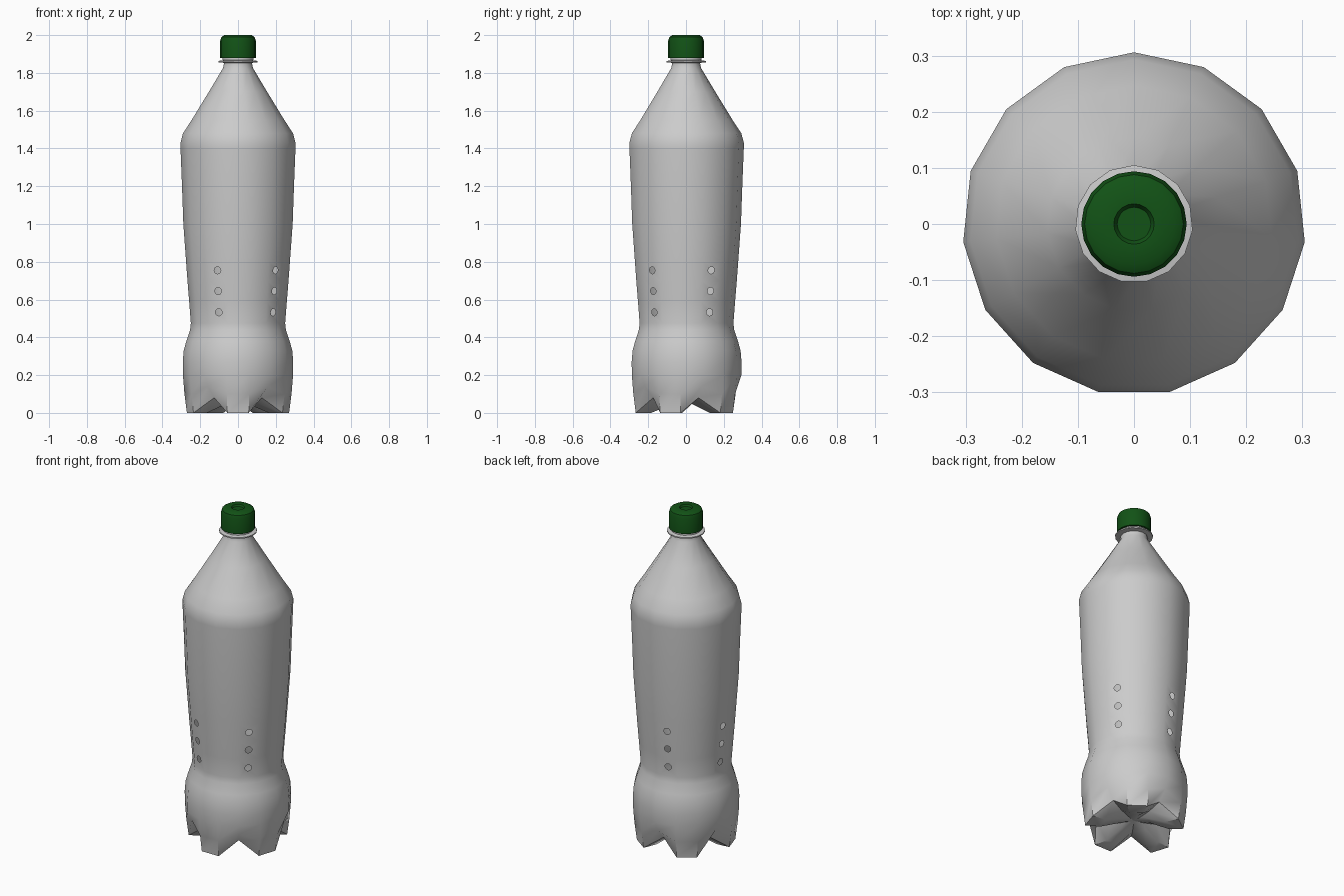
import bpy, bmesh, math
from mathutils import Vector

if "Cube" in bpy.data.objects:
    bpy.data.objects.remove(bpy.data.objects["Cube"])


def material(name, rgb):
    m = bpy.data.materials.new(name)
    m.diffuse_color = (*rgb, 1)
    m.use_nodes = True
    m.node_tree.nodes["Principled BSDF"].inputs["Base Color"].default_value = m.diffuse_color
    return m


GREY = material("clear grey plastic", (0.6, 0.6, 0.6))
GREEN = material("dark green plastic", (0.006, 0.085, 0.008))
N = 15


def finish(bm, name, mat, angle=35):
    bmesh.ops.recalc_face_normals(bm, faces=bm.faces)
    me = bpy.data.meshes.new(name)
    bm.to_mesh(me)
    bm.free()
    ob = bpy.data.objects.new(name, me)
    bpy.context.collection.objects.link(ob)
    me.materials.append(mat)
    bpy.ops.object.select_all(action='DESELECT')
    ob.select_set(True)
    bpy.context.view_layer.objects.active = ob
    bpy.ops.object.shade_smooth_by_angle(angle=math.radians(angle))
    return ob


def point(r, z, k, n=N):
    a = math.radians(90) + 2 * math.pi * k / n
    return Vector((r * math.cos(a), r * math.sin(a), z))


def lathe(name, profile, mat, n=N, closed=False):
    bm = bmesh.new()
    rings = []
    for r, z in profile:
        if r == 0:
            rings.append([bm.verts.new((0, 0, z))] * n)
        else:
            rings.append([bm.verts.new(point(r, z, k, n)) for k in range(n)])
    pairs = list(zip(rings, rings[1:]))
    if closed:
        pairs.append((rings[-1], rings[0]))
    for a, b in pairs:
        for k in range(n):
            j = (k + 1) % n
            bm.faces.new(list(dict.fromkeys((a[k], a[j], b[j], b[k]))))
    return finish(bm, name, mat)


def holed_quad(bm, quad, radius=0.019, n=16):
    """Fill a quad, leaving a round hole in the middle."""
    c = sum((v.co for v in quad), Vector()) / 4
    u = (quad[1].co - quad[0].co).normalized()
    w = (quad[3].co - quad[0].co)
    w = (w - u * w.dot(u)).normalized()
    ring = []
    for i in range(n):
        a = math.radians(225) + 2 * math.pi * i / n
        ring.append(bm.verts.new(c + radius * (u * math.cos(a) + w * math.sin(a))))
    q = n // 4
    for s in range(4):
        arc = [ring[(s * q + i) % n] for i in range(q + 1)]
        bm.faces.new([quad[s], quad[(s + 1) % 4]] + arc[::-1])


# Bottle body: five-footed base, waist with drain holes, shoulder and neck
# base rows: foot radius, foot height, valley radius, valley height
base = [(0.09, 0.04, 0.055, 0.055), (0.19, 0.0, 0.13, 0.06),
        (0.272, 0.0, 0.215, 0.08), (0.285, 0.10, 0.268, 0.14)]
wall = [(0.293, 0.20), (0.294, 0.27), (0.289, 0.33), (0.275, 0.38),
        (0.255, 0.44), (0.251, 0.475), (0.260, 0.59), (0.269, 0.70),
        (0.277, 0.81), (0.291, 1.0), (0.298, 1.2), (0.306, 1.40),
        (0.306, 1.43), (0.293, 1.48), (0.247, 1.55), (0.155, 1.70),
        (0.080, 1.825), (0.075, 1.85), (0.075, 1.95)]
bm = bmesh.new()
rings = []
for fr, fz, vr, vz in base:
    rings.append([bm.verts.new(point(vr, vz, k) if k % 3 == 0 else point(fr, fz, k))
                  for k in range(N)])
for r, z in wall:
    rings.append([bm.verts.new(point(r, z, k)) for k in range(N)])
centre = bm.verts.new((0, 0, 0.055))
first_hole = len(base) + 5
for i, (a, b) in enumerate(zip(rings, rings[1:])):
    for k in range(N):
        j = (k + 1) % N
        quad = [a[k], a[j], b[j], b[k]]
        if first_hole <= i < first_hole + 3 and k % 3 == 0:
            holed_quad(bm, quad)
        else:
            bm.faces.new(quad)
for k in range(N):
    bm.faces.new([centre, rings[0][(k + 1) % N], rings[0][k]])
finish(bm, "bottle_body", GREY)

# Neck support ring and tamper collar
lathe("neck_ring", [(0.074, 1.853), (0.105, 1.856), (0.105, 1.863), (0.074, 1.868)],
      GREY, closed=True)
lathe("neck_collar", [(0.074, 1.867), (0.083, 1.867), (0.083, 1.882), (0.074, 1.882)],
      GREY, closed=True)

# Screw cap with a shallow round dimple
lathe("screw_cap", [(0.074, 1.88), (0.094, 1.88), (0.094, 1.972), (0.088, 1.990),
                    (0.072, 2.0), (0.036, 2.0), (0.030, 1.990), (0, 1.990)],
      GREEN, n=20)
